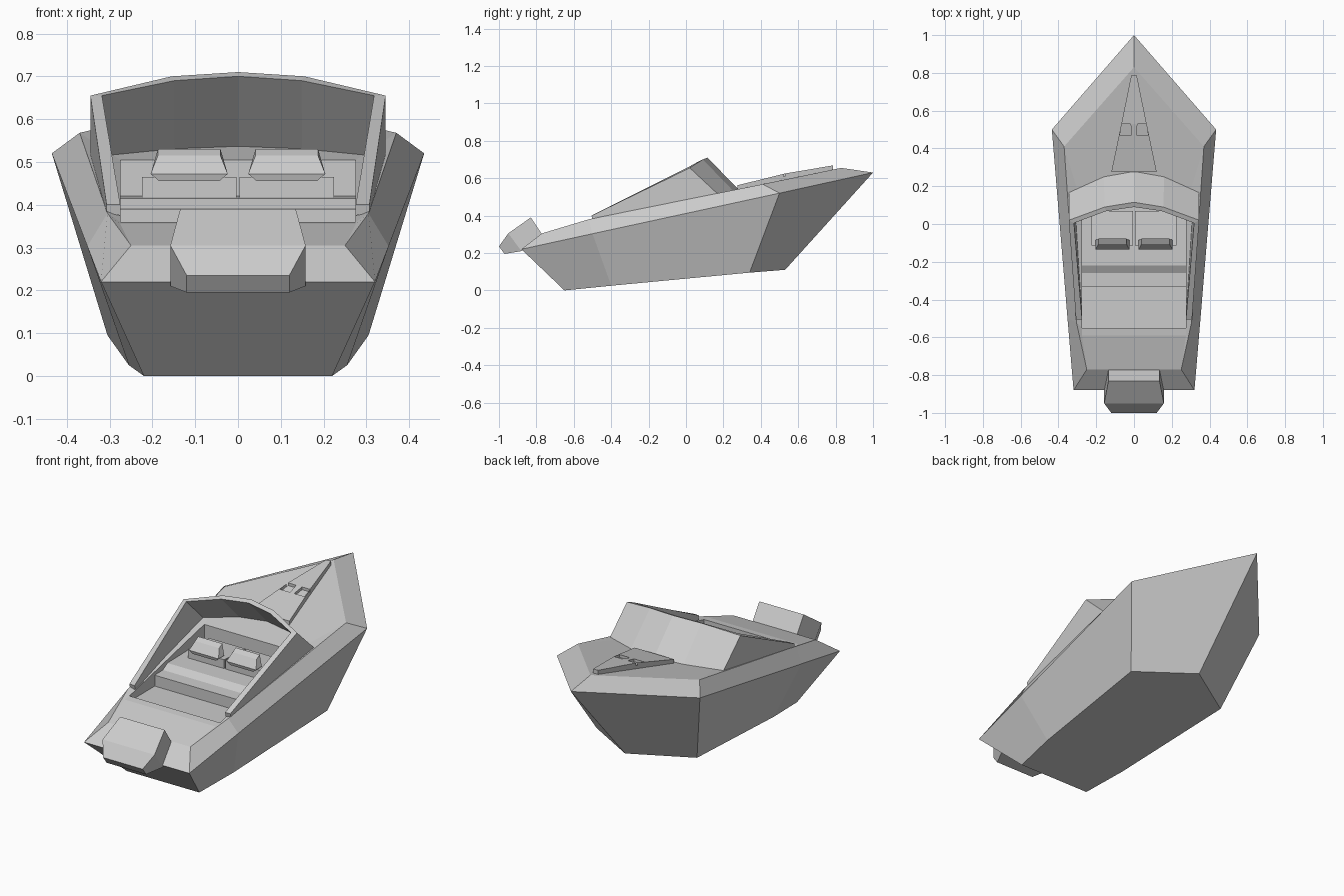
import bpy, bmesh

if "Cube" in bpy.data.objects:
    bpy.data.objects.remove(bpy.data.objects["Cube"])


def finish(name, bm):
    """Weld, orient and link a mesh."""
    bmesh.ops.remove_doubles(bm, verts=bm.verts[:], dist=0.0005)
    bmesh.ops.recalc_face_normals(bm, faces=bm.faces[:])
    mesh = bpy.data.meshes.new(name)
    bm.to_mesh(mesh)
    bm.free()
    ob = bpy.data.objects.new(name, mesh)
    bpy.context.collection.objects.link(ob)
    return ob


def mirrored(name, faces):
    """Make faces given for the +x side and their mirror images."""
    bm = bmesh.new()
    for s in (1, -1):
        for f in faces:
            bm.faces.new([bm.verts.new((s * x, y, z)) for x, y, z in f])
    return finish(name, bm)


def loft(name, sections, xc=0):
    """Closed block through sections (half width, (y, z) low, (y, z) high)."""
    bm = bmesh.new()
    rings = [[bm.verts.new((xc + s * w, *p)) for s, p in
              ((-1, lo), (1, lo), (1, hi), (-1, hi))] for w, lo, hi in sections]
    for a, b in zip(rings, rings[1:]):
        for i in range(4):
            j = (i + 1) % 4
            bm.faces.new((a[i], a[j], b[j], b[i]))
    bm.faces.new(rings[0])
    bm.faces.new(rings[-1])
    return finish(name, bm)


def strip(a, b):
    return [(a[i], a[i + 1], b[i + 1], b[i]) for i in range(len(a) - 1)]


def centre(points):
    return [(0, y, z) for x, y, z in points]


# Hull: chine, sheer and inner deck edge from stern to bow
chine = [(.22, -.65, 0), (.255, -.4, .025), (.305, .34, .095), (0, .53, .11)]
sheer = [(.32, -.88, .22), (.352, -.5, .303), (.435, .5, .52), (0, 1, .63)]
deck = [(.25, -.77, .305), (.305, -.52, .38), (.37, .41, .568), (0, .83, .655)]
# Aft deck, cockpit floor and raised platform along the centre
tub = [(.275, y, z) for y, z in ((-.59, .355), (-.55, .36), (-.55, .33), (-.33, .33),
       (-.33, .39), (-.26, .392), (-.22, .415), (.1, .42), (.1, .505))]
floor = [deck[0]] + tub
stern = [chine[0], sheer[0], deck[0]]
faces = strip(chine, sheer) + strip(sheer, deck)
faces += strip(chine[:3], centre(chine[:3])) + [(chine[2], chine[3], (0, .34, .095))]
faces += strip(stern, centre(stern)) + strip(floor, centre(floor))
faces += [tub[1:],                                        # cockpit side wall
          (deck[0], deck[1], tub[1], tub[0]),             # side decks
          (deck[1], deck[2], tub[-1], tub[1]),
          (deck[2], deck[3], (0, .1, .505), tub[-1])]     # foredeck
mirrored("hull", faces)

# Windshield with swept side panels
base = [(0, .28, .54), (.16, .25, .535), (.345, .17, .515), (.307, -.5, .38)]
top = [(0, .115, .71), (.155, .09, .70), (.345, .02, .655), (.307, -.505, .4)]
inner_base = [(0, .255, .535), (.15, .227, .53), (.315, .15, .51), (.275, -.5, .375)]
inner_top = [(0, .09, .70), (.148, .068, .69), (.318, .005, .655), (.275, -.505, .4)]
mirrored("windshield", strip(base, top) + strip(top, inner_top)
         + strip(inner_top, inner_base) + strip(inner_base, base)
         + [(base[3], top[3], inner_top[3], inner_base[3])])

# Seats
for side, x in (("left", -.114), ("right", .114)):
    loft(side + "_seat_base", [(.11, (-.115, .40), (-.115, .465)),
                               (.11, (.07, .40), (.07, .455))], x)
    loft(side + "_seat_back", [(.073, (-.105, .515), (-.078, .53)),
                               (.09, (-.135, .472), (-.085, .472)),
                               (.07, (-.13, .455), (-.085, .455))], x)

# Foredeck hatch with two recessed windows
hatch = loft("foredeck_hatch", [(.12, (.275, .53), (.275, .562)),
                                (.067, (.53, .58), (.53, .625)),
                                (.015, (.785, .635), (.785, .668))])
for x in (-.043, .043):
    cut = loft("window_cutter", [(.031, (.47, .595), (.47, .7)),
                                 (.025, (.53, .61), (.53, .7))], x)
    cut.hide_render = True
    cut.hide_viewport = True
    mod = hatch.modifiers.new("window", 'BOOLEAN')
    mod.operation = 'DIFFERENCE'
    mod.solver = 'EXACT'
    mod.object = cut

# Outboard motor
loft("motor", [(.135, (-.77, .30), (-.83, .39)),
               (.158, (-.88, .21), (-.95, .305)),
               (.12, (-.97, .195), (-1.0, .235))])
